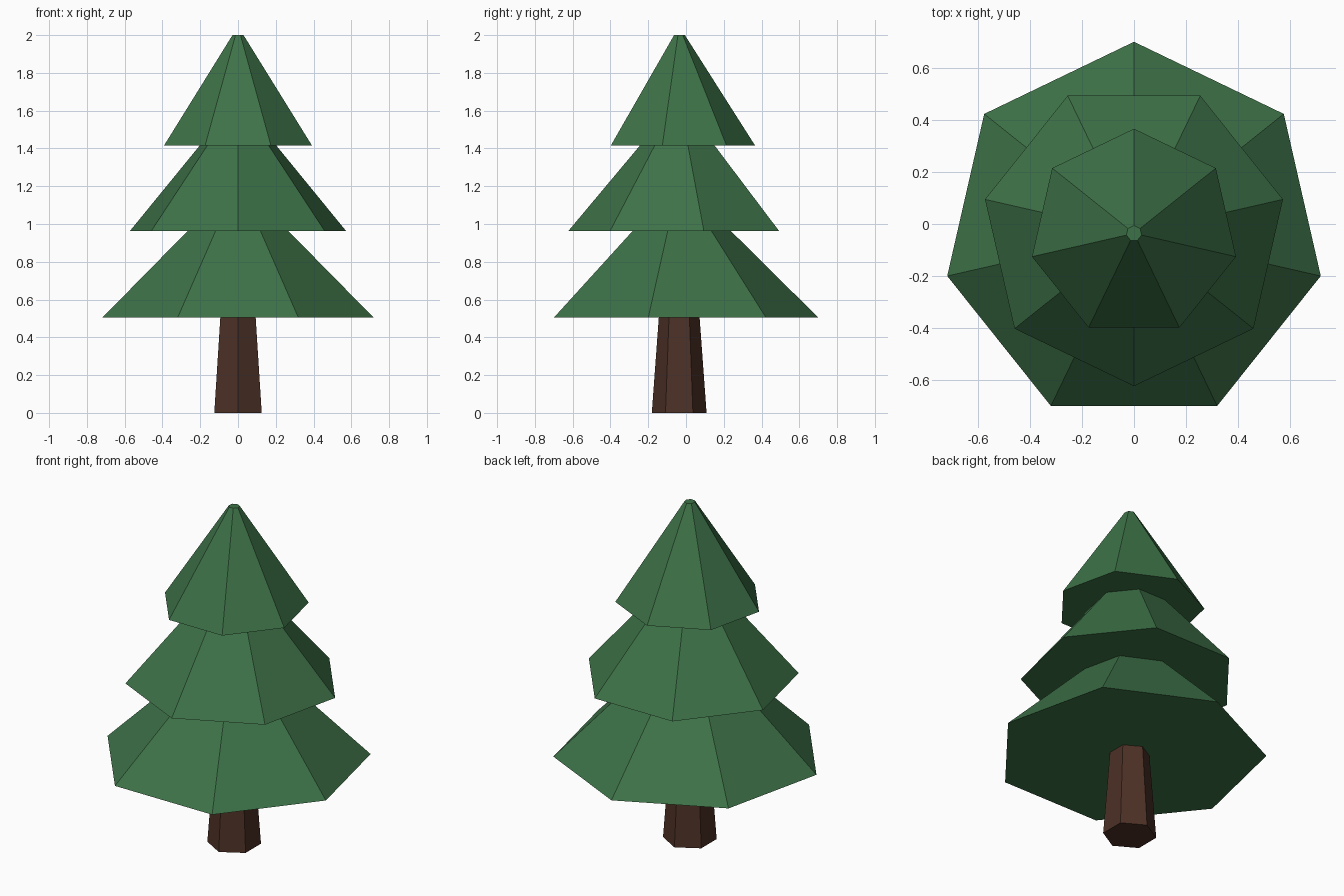
import bpy
import bmesh
import math

cube = bpy.data.objects.get("Cube")
if cube:
    bpy.data.objects.remove(cube, do_unlink=True)

AXIS_Y = -0.036  # odd-sided tiers put the tree axis slightly forward


def make_material(name, color):
    mat = bpy.data.materials.new(name)
    mat.use_nodes = True
    mat.diffuse_color = color
    bsdf = next(n for n in mat.node_tree.nodes if n.type == 'BSDF_PRINCIPLED')
    bsdf.inputs["Base Color"].default_value = color
    bsdf.inputs["Roughness"].default_value = 0.9
    return mat


def tapered_prism(name, sides, first_angle, z0, z1, r0, r1, mat):
    """Closed, flat-shaded frustum with its first corner at first_angle."""
    bm = bmesh.new()
    rings = []
    for z, r in ((z0, r0), (z1, r1)):
        ring = []
        for i in range(sides):
            a = first_angle + math.tau * i / sides
            ring.append(bm.verts.new((r * math.cos(a), r * math.sin(a), z)))
        rings.append(ring)
    low, high = rings
    bm.faces.new(low[::-1])
    bm.faces.new(high)
    for i in range(sides):
        j = (i + 1) % sides
        bm.faces.new((low[i], low[j], high[j], high[i]))
    mesh = bpy.data.meshes.new(name)
    bm.to_mesh(mesh)
    bm.free()
    mesh.materials.append(mat)
    obj = bpy.data.objects.new(name, mesh)
    obj.location.y = AXIS_Y
    bpy.context.collection.objects.link(obj)
    return obj


needles = make_material("needle green", (0.047, 0.168, 0.064, 1))
bark = make_material("bark brown", (0.073, 0.030, 0.019, 1))

BACK, FRONT = math.pi / 2, -math.pi / 2

# Six-sided trunk, running a little way into the lowest tier
tapered_prism("trunk", 6, BACK, 0, 0.56, 0.145, 0.104, bark)

# Seven-sided foliage tiers, each turned half a side from the one below
tapered_prism("lower_foliage", 7, BACK, 0.505, 1.16, 0.736, 0.075, needles)
tapered_prism("middle_foliage", 7, FRONT, 0.963, 1.58, 0.587, 0.07, needles)
tapered_prism("top_foliage", 7, BACK, 1.415, 2.0, 0.402, 0.03, needles)
